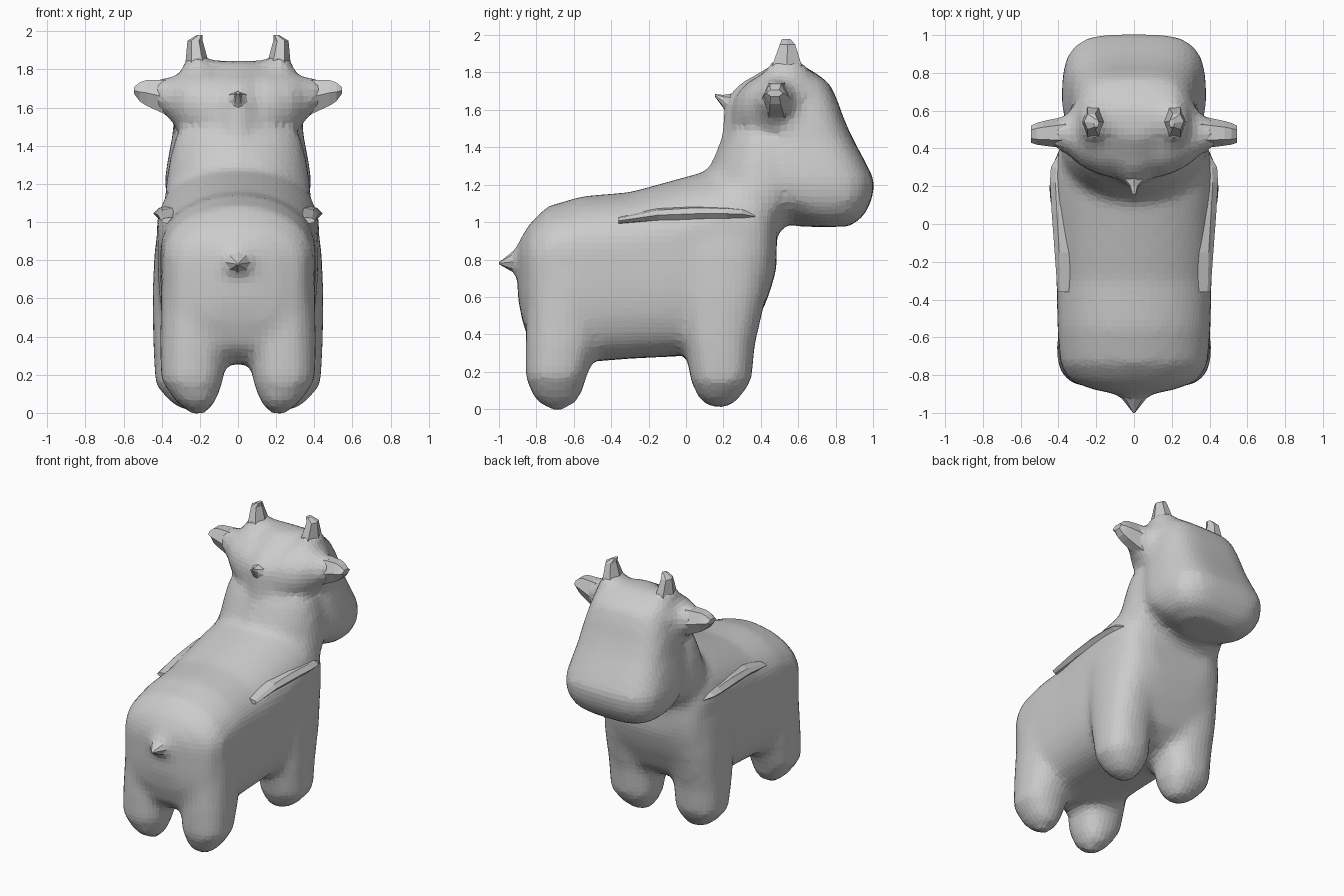
import bpy, bmesh, math

ORDER = {'X': lambda p, u, v: (p, u, v),
         'Y': lambda p, u, v: (u, p, v),
         'Z': lambda p, u, v: (u, v, p)}


def power(c, n):
    return math.copysign(abs(c) ** (2 / n), c)


def loft(bm, axis, rings, sides=6, mid=0.5, n_lo=2.0, n_hi=2.0, flip=1):
    """Skin superellipse rings (pos, u0, u1, v0, v1); mid = height of the widest line."""
    loops = []
    for p, u0, u1, v0, v1 in rings:
        uc, ur, vc = (u0 + u1) / 2, (u1 - u0) / 2, v0 + mid * (v1 - v0)
        loop = []
        for i in range(sides):
            a = 2 * math.pi * i / sides
            c, s = math.cos(a), math.sin(a)
            n = n_hi if s >= 0 else n_lo
            r = v1 - vc if s >= 0 else vc - v0
            x, y, z = ORDER[axis](p, uc + ur * power(c, n), vc + r * power(s, n))
            loop.append(bm.verts.new((x * flip, y, z)))
        loops.append(loop)
    for a, b in zip(loops, loops[1:]):
        for i in range(sides):
            j = (i + 1) % sides
            bm.faces.new((a[i], a[j], b[j], b[i]))
    bm.faces.new(loops[0][::-1])
    bm.faces.new(loops[-1])


def finish(name, bm):
    bmesh.ops.recalc_face_normals(bm, faces=bm.faces[:])
    me = bpy.data.meshes.new(name)
    bm.to_mesh(me)
    bm.free()
    ob = bpy.data.objects.new(name, me)
    bpy.context.collection.objects.link(ob)
    return ob


def part(name, axis, rings, mirror=False, **kw):
    bm = bmesh.new()
    loft(bm, axis, rings, **kw)
    ob = finish(name, bm)
    if mirror:
        ob.modifiers.new("mirror", 'MIRROR')
    return ob


def sym(rows):
    """Rows (pos, v0, v1, half width) to rings centred on x = 0."""
    return [(p, -w, w, a, b) for p, a, b, w in rows]


# Torso, neck and head fused into one skin with the legs
bm = bmesh.new()
torso = sym([(-.9, .6, .88, .10), (-.875, .47, .93, .22), (-.83, .34, 1.0, .34),
             (-.74, .27, 1.085, .39), (-.55, .25, 1.14, .405), (-.3, .27, 1.16, .41),
             (-.1, .28, 1.215, .42), (.1, .29, 1.27, .425), (.25, .33, 1.3, .425),
             (.36, .42, 1.25, .415), (.44, .6, 1.15, .37), (.485, .75, 1.05, .25)])
loft(bm, 'Y', torso, sides=48, mid=.68, n_lo=3.6, n_hi=2.05)

neck = sym([(.9, .0, .47, .39), (1.02, .02, .54, .395), (1.12, .06, .62, .385),
            (1.22, .1, .68, .375), (1.32, .14, .65, .36), (1.45, .2, .6, .33)])
loft(bm, 'Z', neck, sides=48, n_lo=1.9, n_hi=2.6)

head = sym([(.975, .6, .87, .2), (1.03, .42, .95, .32), (1.12, .22, .995, .375),
            (1.22, .13, 1.01, .385), (1.32, .135, .96, .37), (1.45, .185, .89, .345),
            (1.55, .195, .845, .335), (1.65, .2, .81, .315), (1.74, .28, .77, .28),
            (1.80, .39, .69, .25), (1.845, .46, .61, .19)])
loft(bm, 'Z', head, sides=48, mid=.56, n_lo=1.4, n_hi=3.6)

rear_leg = [(-.01, .18, .24, -.72, -.66), (.05, .12, .32, -.81, -.57),
            (.17, .075, .405, -.86, -.53), (.35, .06, .41, -.86, -.47),
            (.7, .04, .405, -.85, -.4)]
front_leg = [(.005, .18, .26, .14, .22), (.05, .14, .35, .07, .28),
             (.15, .09, .435, .025, .35), (.35, .08, .445, -.01, .37),
             (.6, .06, .45, -.05, .43), (.85, .04, .44, -.1, .475),
             (1.0, .04, .41, -.1, .48)]
# Flared roots of ears, horns and tail, blended into the skin
ear_root = [(.15, .24, .68, 1.36, 1.8), (.28, .3, .64, 1.45, 1.785),
            (.36, .37, .58, 1.54, 1.76), (.44, .41, .55, 1.6, 1.75)]
horn_root = [(1.68, .06, .34, .36, .73), (1.78, .11, .3, .4, .68), (1.87, .16, .275, .46, .62)]
tail = sym([(-1.0, .775, .785, .005), (-.93, .735, .84, .06),
            (-.86, .66, .94, .16), (-.78, .55, 1.02, .26)])
loft(bm, 'Y', tail, sides=16)
for side in (1, -1):
    loft(bm, 'Z', rear_leg, sides=24, n_lo=2.3, n_hi=2.3, flip=side)
    loft(bm, 'Z', front_leg, sides=24, n_lo=2.4, n_hi=2.4, flip=side)
    loft(bm, 'X', ear_root, sides=16, flip=side)
    loft(bm, 'Z', horn_root, sides=16, flip=side)
body = finish("body", bm)
remesh = body.modifiers.new("fuse", 'REMESH')
remesh.mode = 'VOXEL'
remesh.voxel_size = .035
remesh.use_smooth_shade = False
smooth = body.modifiers.new("soften", 'SMOOTH')
smooth.factor = .5
smooth.iterations = 6

# Ears and horns, faceted stubs
part("ears", 'X', [(.25, .37, .6, 1.49, 1.77), (.36, .4, .57, 1.54, 1.76),
                   (.48, .415, .545, 1.6, 1.755), (.515, .42, .535, 1.625, 1.74),
                   (.545, .43, .52, 1.67, 1.71)], mirror=True, sides=6)
part("horns", 'Z', [(1.74, .13, .3, .42, .66), (1.84, .155, .275, .45, .63),
                    (1.95, .185, .265, .495, .59),
                    (1.98, .185, .215, .51, .56)], mirror=True, sides=6)

# Tail tip, mane tuft and shoulder flaps
part("tail_tip", 'Y', [(-1.0, -.005, .005, .775, .785), (-.93, -.06, .06, .735, .84),
                       (-.86, -.12, .12, .68, .9)], sides=8)
part("mane_tuft", 'Y', [(.155, -.01, .01, 1.67, 1.685), (.2, -.025, .025, 1.61, 1.68),
                        (.26, -.09, .09, 1.52, 1.69), (.36, -.18, .18, 1.45, 1.75)], sides=8)
part("shoulder_flaps", 'Y', [(-.36, .3, .405, .99, 1.025), (-.15, .25, .42, 1.0, 1.075),
                             (.05, .25, .435, 1.0, 1.09), (.22, .25, .445, 1.005, 1.085),
                             (.3, .25, .44, 1.01, 1.075), (.37, .3, .4, 1.01, 1.05)],
     mirror=True, sides=8)
